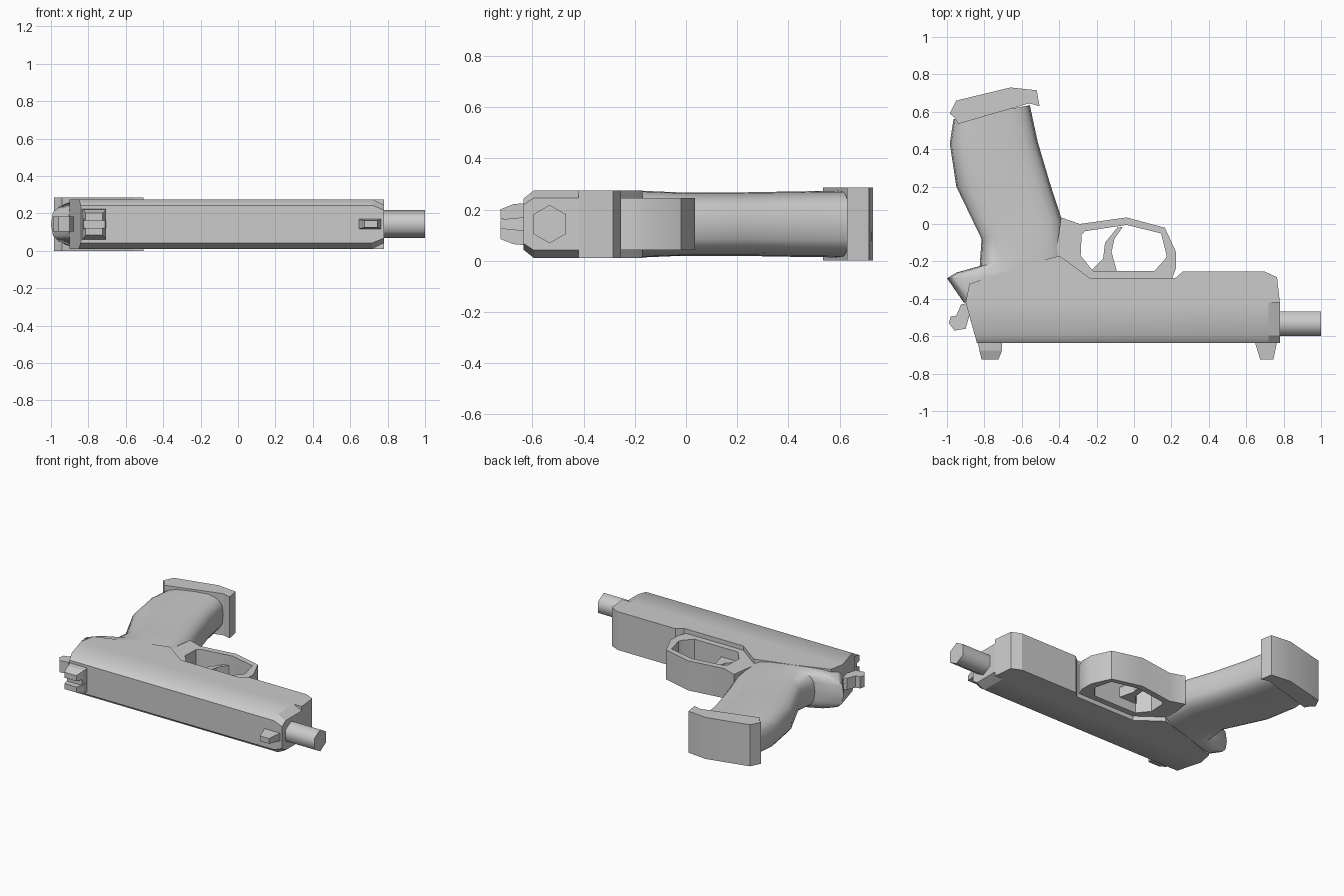
import bpy, bmesh, math

if "Cube" in bpy.data.objects:
    bpy.data.objects.remove(bpy.data.objects["Cube"])

ZC = 0.143  # mid-plane: the model lies on its side


def finish(name, bm, smooth=None):
    bmesh.ops.recalc_face_normals(bm, faces=bm.faces)
    me = bpy.data.meshes.new(name)
    bm.to_mesh(me)
    bm.free()
    ob = bpy.data.objects.new(name, me)
    bpy.context.collection.objects.link(ob)
    if smooth:
        bpy.ops.object.select_all(action='DESELECT')
        ob.select_set(True)
        bpy.context.view_layer.objects.active = ob
        bpy.ops.object.shade_smooth_by_angle(angle=math.radians(smooth))
    return ob


def loft(name, rings, smooth=None):
    """Skin a list of equal-length point rings and cap both ends."""
    bm = bmesh.new()
    vs = [[bm.verts.new(p) for p in r] for r in rings]
    n = len(vs[0])
    for a, b in zip(vs, vs[1:]):
        for i in range(n):
            j = (i + 1) % n
            bm.faces.new((a[i], a[j], b[j], b[i]))
    bm.faces.new(vs[0])
    bm.faces.new(vs[-1])
    return finish(name, bm, smooth)


def plate(name, profile, half, smooth=None):
    """Extrude an xy profile symmetrically about the mid-plane."""
    return loft(name, [[(x, y, ZC + s * half) for x, y in profile] for s in (-1, 1)], smooth)


def block(name, rings):
    """Tapered block from rings (y, x0, x1, z0, z1)."""
    return loft(name, [[(x0, y, z0), (x1, y, z0), (x1, y, z1), (x0, y, z1)]
                       for y, x0, x1, z0, z1 in rings])


# slide: bevelled top, slanted rear, pinched muzzle end
def slide_ring(half, xs):
    pts = list(zip(xs, half))
    ys = (-0.635, -0.595, -0.42)
    up = [(x, y, ZC + h) for (x, h), y in zip(pts, ys)]
    return up + [(x, y, 2 * ZC - z) for x, y, z in reversed(up)]


full = (0.10, 0.132, 0.132)
slide = loft("slide", [slide_ring(full, (-0.84, -0.851, -0.90)),
                       slide_ring(full, (0.72,) * 3),
                       slide_ring((0.075, 0.102, 0.102), (0.78,) * 3)], 45)
for e in slide.data.edges:
    if all(slide.data.vertices[v].co.x > 0.7 for v in e.vertices):
        e.use_edge_sharp = True

# frame under the slide
plate("frame", [(-0.90, -0.42), (0.78, -0.42), (0.765, -0.285), (0.70, -0.255),
                (0.26, -0.255), (0.22, -0.29), (-0.235, -0.29), (-0.37, -0.19),
                (-0.40, -0.17), (-0.65, -0.24), (-0.88, -0.32)], 0.132)


# grip with rear tail: rounded sections between back and front points
def grip_ring(bx, by, fx, fy, half, n=20, power=3.2):
    ring = []
    for i in range(n):
        a = 2 * math.pi * i / n
        c, s = math.cos(a), math.sin(a)
        u = 0.5 + 0.5 * math.copysign(abs(c) ** (2 / power), c)
        w = math.copysign(abs(s) ** (2 / power), s)
        ring.append((bx + (fx - bx) * u, by + (fy - by) * u, ZC + half * w))
    return ring


grip_sections = [
    (-0.91, -0.42, -0.35, -0.36, 0.125),
    (-1.00, -0.29, -0.31, -0.27, 0.130),
    (-0.95, -0.26, -0.35, -0.21, 0.131),
    (-0.825, -0.225, -0.365, -0.15, 0.131),
    (-0.815, -0.08, -0.388, 0.03, 0.124),
    (-0.95, 0.20, -0.45, 0.22, 0.124),
    (-0.985, 0.43, -0.515, 0.44, 0.128),
    (-0.965, 0.56, -0.557, 0.635, 0.130),
]
loft("grip", [grip_ring(*s) for s in grip_sections], 50)

# magazine base plate
plate("magazine_base", [(-0.985, 0.59), (-0.95, 0.66), (-0.66, 0.73), (-0.52, 0.715),
                        (-0.505, 0.63), (-0.56, 0.645), (-0.94, 0.535), (-0.96, 0.57)],
      0.143, 30)

# trigger guard: closed ring of paired outer and inner points
outer = [(-0.39, 0.035), (-0.29, 0.0), (-0.04, 0.035), (0.165, -0.02), (0.225, -0.15),
         (0.225, -0.235), (0.2, -0.30), (-0.24, -0.30), (-0.42, -0.18)]
inner = [(-0.28, -0.055), (-0.26, -0.038), (-0.04, -0.005), (0.145, -0.05), (0.175, -0.17),
         (0.165, -0.19), (0.11, -0.25), (-0.22, -0.25), (-0.285, -0.17)]
bm = bmesh.new()
quads = [[bm.verts.new((x, y, ZC + h)) for (x, y), h in
          ((o, -0.102), (o, 0.102), (i, 0.102), (i, -0.102))] for o, i in zip(outer, inner)]
for k, a in enumerate(quads):
    b = quads[(k + 1) % len(quads)]
    for i in range(4):
        j = (i + 1) % 4
        bm.faces.new((a[i], a[j], b[j], b[i]))
finish("trigger_guard", bm, 40)

# trigger
plate("trigger", [(-0.06, -0.015), (-0.09, -0.02), (-0.155, -0.10), (-0.165, -0.185),
                  (-0.24, -0.26), (-0.09, -0.26), (-0.12, -0.15), (-0.105, -0.08)], 0.035)

# hammer
plate("hammer", [(-0.87, -0.42), (-0.925, -0.43), (-0.95, -0.49), (-0.98, -0.495),
                 (-0.99, -0.53), (-0.96, -0.57), (-0.90, -0.56), (-0.88, -0.49)], 0.04)

# six-sided barrel
loft("barrel", [[(x, -0.533 + 0.075 * math.sin(k * math.pi / 3), ZC + 0.075 * math.cos(k * math.pi / 3))
                 for k in range(6)] for x in (0.70, 1.0)], 65)

# sights
block("front_sight", [(-0.62, 0.643, 0.767, ZC - 0.028, ZC + 0.028),
                      (-0.725, 0.675, 0.745, ZC - 0.018, ZC + 0.018)])
for side, s in (("lower", -1), ("upper", 1)):
    block("rear_sight_post_" + side,
          [(y, x0, x1, ZC + s * 0.02, ZC + s * w) for y, x0, x1, w in
           ((-0.62, -0.837, -0.705, 0.083), (-0.675, -0.827, -0.705, 0.078),
            (-0.725, -0.815, -0.725, 0.058))])
block("rear_sight_base", [(-0.62, -0.837, -0.705, ZC - 0.03, ZC + 0.03),
                          (-0.685, -0.825, -0.71, ZC - 0.03, ZC + 0.03)])
